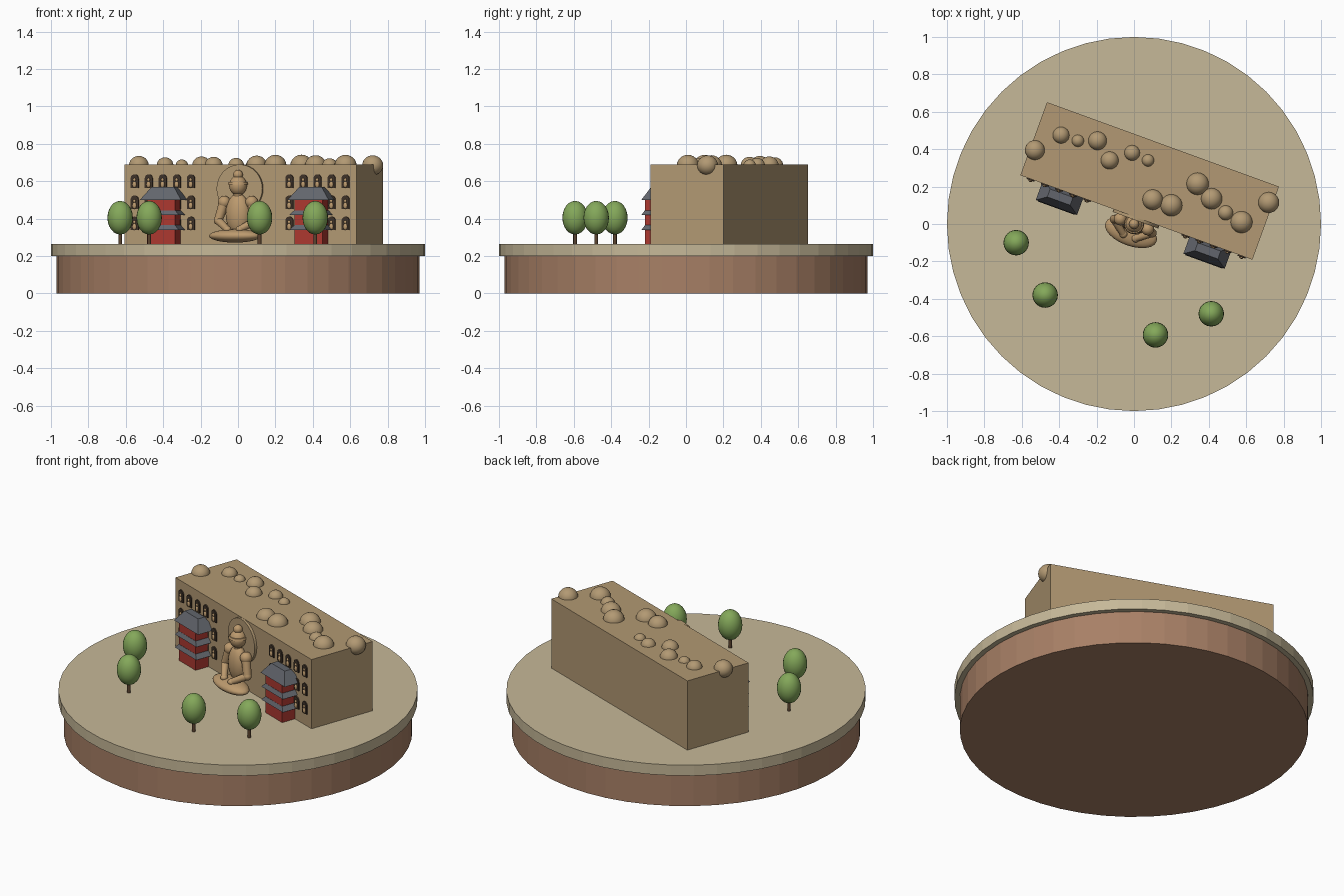
import bpy, bmesh
from math import radians, pi, cos, sin
from mathutils import Matrix, Vector

if "Cube" in bpy.data.objects:
    bpy.data.objects.remove(bpy.data.objects["Cube"])

TURN = Matrix.Rotation(radians(-20), 4, 'Z')   # cliff group is turned on the plate
FLAT = Matrix.Identity(4)
GROUND, CLIFF_TOP, WALL = 0.265, 0.69, 0.037


def material(name, rgb):
    lin = [((c / 255 + 0.055) / 1.055) ** 2.4 for c in rgb] + [1]
    m = bpy.data.materials.new(name)
    m.use_nodes = True
    m.diffuse_color = lin
    m.node_tree.nodes["Principled BSDF"].inputs["Base Color"].default_value = lin
    return m


EARTH = material("earth brown", (168, 128, 102))
SAND = material("sand", (198, 184, 152))
ROCK = material("cliff rock", (178, 153, 115))
STONE = material("carved stone", (188, 154, 110))
DARK = material("niche shadow", (62, 50, 40))
RED = material("red wall", (172, 56, 48))
SLATE = material("slate roof", (98, 101, 108))
GREEN = material("leaf green", (132, 168, 90))
BARK = material("bark", (92, 68, 48))


def finish(name, bm, mat, frame, smooth=False):
    bmesh.ops.recalc_face_normals(bm, faces=bm.faces)
    mesh = bpy.data.meshes.new(name)
    bm.to_mesh(mesh)
    bm.free()
    mesh.materials.append(mat)
    if smooth:
        mesh.shade_smooth()
    ob = bpy.data.objects.new(name, mesh)
    ob.matrix_world = frame
    bpy.context.collection.objects.link(ob)
    return ob


def ball(name, loc, size, mat, frame=TURN, seg=24):
    bm = bmesh.new()
    bmesh.ops.create_uvsphere(bm, u_segments=seg, v_segments=seg // 2, radius=1)
    bmesh.ops.scale(bm, vec=size, verts=bm.verts)
    bmesh.ops.translate(bm, vec=loc, verts=bm.verts)
    return finish(name, bm, mat, frame, True)


def rod(name, a, b, r1, r2, mat, frame=TURN, seg=16, smooth=True):
    a, b = Vector(a), Vector(b)
    bm = bmesh.new()
    aim = (b - a).to_track_quat('Z', 'Y').to_matrix().to_4x4()
    bmesh.ops.create_cone(bm, cap_ends=True, segments=seg, radius1=r1, radius2=r2,
                          depth=(b - a).length,
                          matrix=Matrix.Translation((a + b) / 2) @ aim)
    ob = finish(name, bm, mat, frame)
    if smooth:
        for p in ob.data.polygons:
            p.use_smooth = len(p.vertices) == 4
    return ob


def frustum(name, x, y, z0, z1, base, top, mat):
    """Four-sided block whose top may be smaller than its base."""
    bm = bmesh.new()
    rings = []
    for z, (w, d) in ((z0, base), (z1, top)):
        rings.append([bm.verts.new((x + sx * w / 2, y + sy * d / 2, z))
                      for sx, sy in ((-1, -1), (1, -1), (1, 1), (-1, 1))])
    low, high = rings
    bm.faces.new(low)
    bm.faces.new(high)
    for i in range(4):
        j = (i + 1) % 4
        bm.faces.new((low[i], low[j], high[j], high[i]))
    return finish(name, bm, mat, TURN)


def arch(name, x, z, w, h, mat):
    """Thin round-topped plate on the cliff face."""
    r = w / 2
    bm = bmesh.new()
    outline = [(-r, -h / 2), (r, -h / 2)]
    outline += [(r * cos(pi * i / 10), h / 2 - r + r * sin(pi * i / 10)) for i in range(11)]
    face = bm.faces.new([bm.verts.new((x + px, WALL + 0.002, z + pz)) for px, pz in outline])
    ext = bmesh.ops.extrude_face_region(bm, geom=[face])
    moved = [v for v in ext["geom"] if isinstance(v, bmesh.types.BMVert)]
    bmesh.ops.translate(bm, vec=(0, -0.009, 0), verts=moved)
    return finish(name, bm, mat, TURN)


# Round plinth
rod("plinth_base", (0, 0, 0), (0, 0, 0.2), 0.97, 0.97, EARTH, FLAT, 48, False)
rod("plinth_ground", (0, 0, 0.2), (0, 0, GROUND), 1, 1, SAND, FLAT, 48, False)

# Cliff block
frustum("cliff", 0, 0.245, GROUND, CLIFF_TOP, (1.32, 0.416), (1.32, 0.416), ROCK)

# Boulders along the cliff top: x, y, radius
boulders = [(-.53, .395, .053), (-.39, .475, .045), (-.30, .445, .033), (-.195, .445, .05),
            (-.13, .34, .048), (-.01, .38, .042), (.075, .34, .033), (.10, .13, .055),
            (.20, .10, .059), (.34, .215, .06), (.415, .135, .057), (.49, .06, .04),
            (.575, .01, .059), (.72, .115, .056)]
for x, y, r in boulders:
    ball("boulder", (x, y, CLIFF_TOP - 0.005), (r, r, r * 0.95), ROCK, FLAT)

# Rows of arched niches, each with a small figure
for side in (-1, 1):
    for col in range(5):
        for row in range(3):
            x, z = side * (0.28 + 0.08 * col), 0.375 + 0.113 * row
            arch("niche", x, z, 0.044, 0.072, DARK)
            ball("niche_figure_body", (x, WALL - 0.008, z - 0.018), (.012, .008, .018), STONE, seg=12)
            ball("niche_figure_head", (x, WALL - 0.008, z + 0.007), (.008, .007, .009), STONE, seg=12)

# Tiered pavilions against the cliff
for side in (-1, 1):
    x = side * 0.42
    for tier in range(3):
        z = GROUND + 0.08 * tier
        frustum("pavilion_storey", x, 0, z, z + 0.08, (0.16, 0.1), (0.16, 0.1), RED)
        if tier:
            frustum("pavilion_eave", x, 0, z - 0.005, z + 0.02, (0.21, 0.125), (0.162, 0.102), SLATE)
    frustum("pavilion_roof", x, 0, 0.5, 0.568, (0.235, 0.118), (0.13, 0.045), SLATE)

# Halo disc behind the large seated figure
rod("halo", (0, WALL + 0.01, 0.56), (0, WALL - 0.015, 0.56), 0.13, 0.13, ROCK, seg=32)

# Large seated figure
ball("figure_legs", (0, -0.047, 0.308), (0.146, 0.073, 0.036), STONE)
ball("figure_torso", (0, 0, 0.425), (0.068, 0.048, 0.11), STONE)
rod("figure_neck", (0, 0, 0.51), (0, 0, 0.555), 0.024, 0.024, STONE)
ball("figure_head", (0, 0, 0.577), (0.048, 0.048, 0.053), STONE)
rod("figure_hairline", (0, 0, 0.583), (0, 0, 0.597), 0.054, 0.05, STONE, seg=24)
ball("figure_topknot", (0, 0, 0.635), (0.026, 0.026, 0.026), STONE)
for side in (-1, 1):
    shoulder = (side * 0.078, 0, 0.488)
    elbow = (side * 0.108, -0.012, 0.39)
    hand = (side * 0.035, -0.07, 0.343)
    ball("figure_shoulder", shoulder, (0.034, 0.034, 0.034), STONE)
    rod("figure_upper_arm", shoulder, elbow, 0.028, 0.023, STONE)
    ball("figure_elbow", elbow, (0.024, 0.024, 0.024), STONE)
    rod("figure_forearm", elbow, hand, 0.022, 0.018, STONE)
    ball("figure_hand", hand, (0.021, 0.021, 0.018), STONE)

# Trees
for x, y in ((-.63, -.1), (-.475, -.38), (.115, -.593), (.413, -.48)):
    rod("tree_trunk", (x, y, GROUND), (x, y, 0.345), 0.01, 0.01, BARK, FLAT, 10)
    ball("tree_crown", (x, y, 0.405), (0.068, 0.068, 0.09), GREEN, FLAT)
